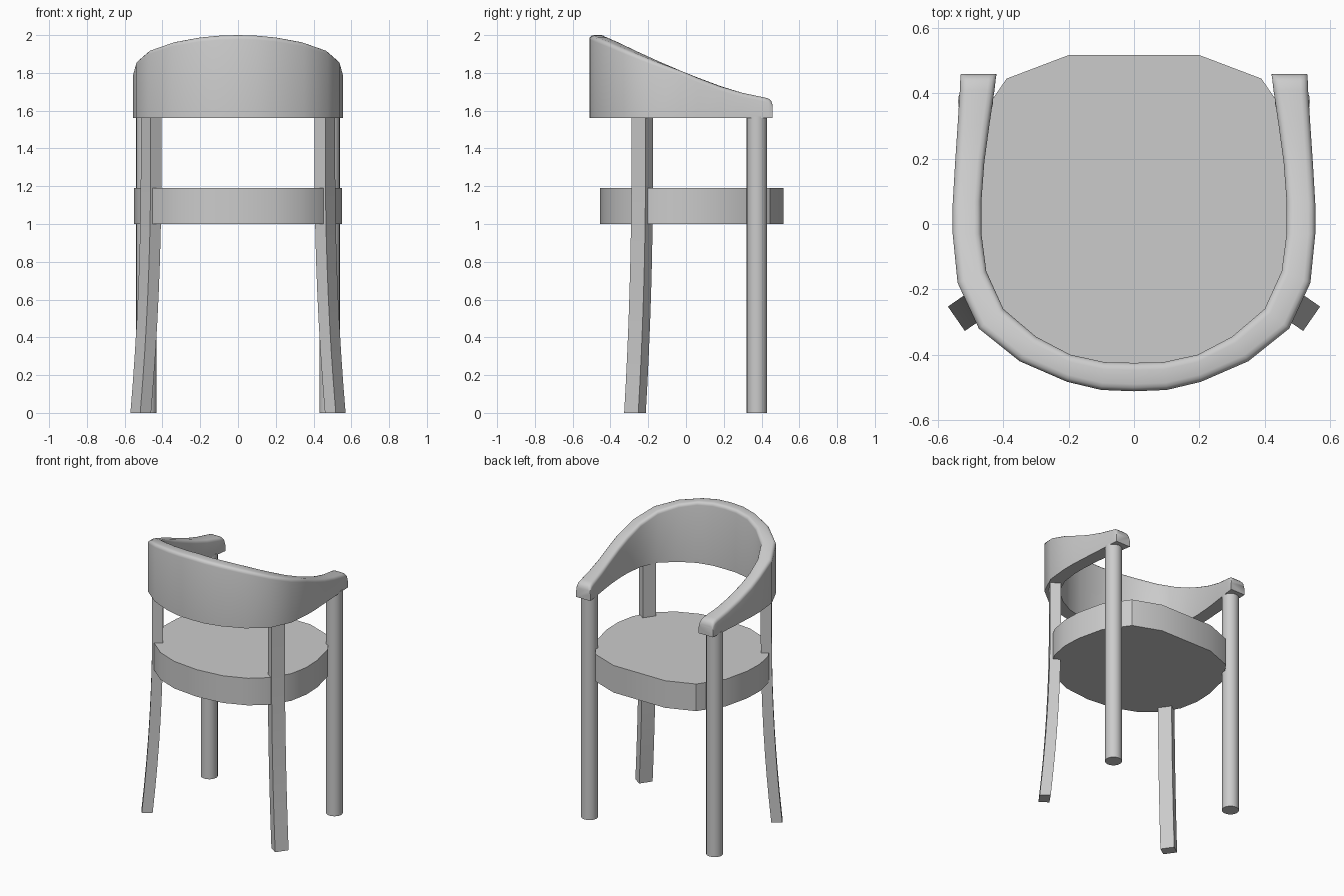
import bpy, bmesh, math
from mathutils import Vector

if "Cube" in bpy.data.objects:
    bpy.data.objects.remove(bpy.data.objects["Cube"])


def make(name, rings, angle=30):
    """Skin a list of equal-length closed rings and cap both ends."""
    bm = bmesh.new()
    vs = [[bm.verts.new(p) for p in r] for r in rings]
    n = len(vs[0])
    for a, b in zip(vs, vs[1:]):
        for i in range(n):
            j = (i + 1) % n
            bm.faces.new((a[i], a[j], b[j], b[i]))
    bm.faces.new(vs[0])
    bm.faces.new(vs[-1])
    bmesh.ops.recalc_face_normals(bm, faces=bm.faces)
    me = bpy.data.meshes.new(name)
    bm.to_mesh(me)
    bm.free()
    ob = bpy.data.objects.new(name, me)
    bpy.context.collection.objects.link(ob)
    bpy.ops.object.select_all(action='DESELECT')
    ob.select_set(True)
    bpy.context.view_layer.objects.active = ob
    bpy.ops.object.shade_smooth_by_angle(angle=math.radians(angle))
    return ob


# Seat: faceted rounded outline, extruded
half = [(0.2, 0.517), (0.39, 0.445), (0.503, 0.28), (0.545, 0.1), (0.55, -0.03),
        (0.525, -0.16), (0.455, -0.28), (0.34, -0.375), (0.19, -0.435)]
outline = half + [(0, -0.455)] + [(-x, y) for x, y in reversed(half)]
make("seat", [[(x, y, z) for x, y in outline] for z in (1.0, 1.19)])

# Backrest and arms: stations of outer xy, inner xy, top height (right half)
stations = [
    (0, -0.512, 0, -0.425, 2.0),
    (0.1, -0.508, 0.09, -0.423, 1.997),
    (0.205, -0.483, 0.195, -0.4, 1.987),
    (0.35, -0.42, 0.3, -0.345, 1.962),
    (0.475, -0.32, 0.4, -0.26, 1.92),
    (0.54, -0.18, 0.452, -0.145, 1.865),
    (0.555, -0.03, 0.467, -0.03, 1.812),
    (0.555, 0.06, 0.467, 0.07, 1.773),
    (0.548, 0.18, 0.458, 0.19, 1.728),
    (0.54, 0.3, 0.443, 0.3, 1.694),
    (0.533, 0.41, 0.427, 0.41, 1.671),
    (0.532, 0.437, 0.424, 0.437, 1.664),
    (0.531, 0.452, 0.422, 0.452, 1.650),
    (0.53, 0.459, 0.42, 0.459, 1.628),
]


def section(s, side):
    o, i = Vector(s[:2]), Vector(s[2:4])
    d = (i - o).normalized()
    top, r = s[4], 0.022
    pts = [(i, 1.56), (o, 1.56)]
    arc = [(r * (1 - math.cos(a)), r * (1 - math.sin(a)))
           for a in (0, math.pi / 6, math.pi / 3, math.pi / 2)]
    pts += [(o + d * u, top - v) for u, v in arc]
    pts += [(i - d * u, top - v) for u, v in reversed(arc)]
    return [(side * p.x, p.y, z) for p, z in pts]


make("backrest_arms", [section(s, -1) for s in reversed(stations[1:])]
     + [section(s, 1) for s in stations], 40)

for side, label in ((-1, "left"), (1, "right")):
    # Round arm-support legs
    make("round_leg_" + label,
         [[(side * 0.485 + 0.054 * math.cos(k * math.tau / 20),
            0.375 + 0.054 * math.sin(k * math.tau / 20), z) for k in range(20)]
          for z in (0, 1.57)])

    # Square legs under the backrest, flaring outward to the floor
    n, t = Vector((0.82, -0.57)), Vector((0.57, 0.82))
    rings = []
    for k in range(11):
        z = 1.57 * k / 10
        c = Vector((0.46, -0.232)) + n * 0.067 * max(0, 1 - z / 1.3) ** 2
        rings.append([(side * p.x, p.y, z) for p in
                      (c + n * a * 0.035 + t * b * 0.0455
                       for a, b in ((1, 1), (-1, 1), (-1, -1), (1, -1)))])
    make("square_leg_" + label, rings)
